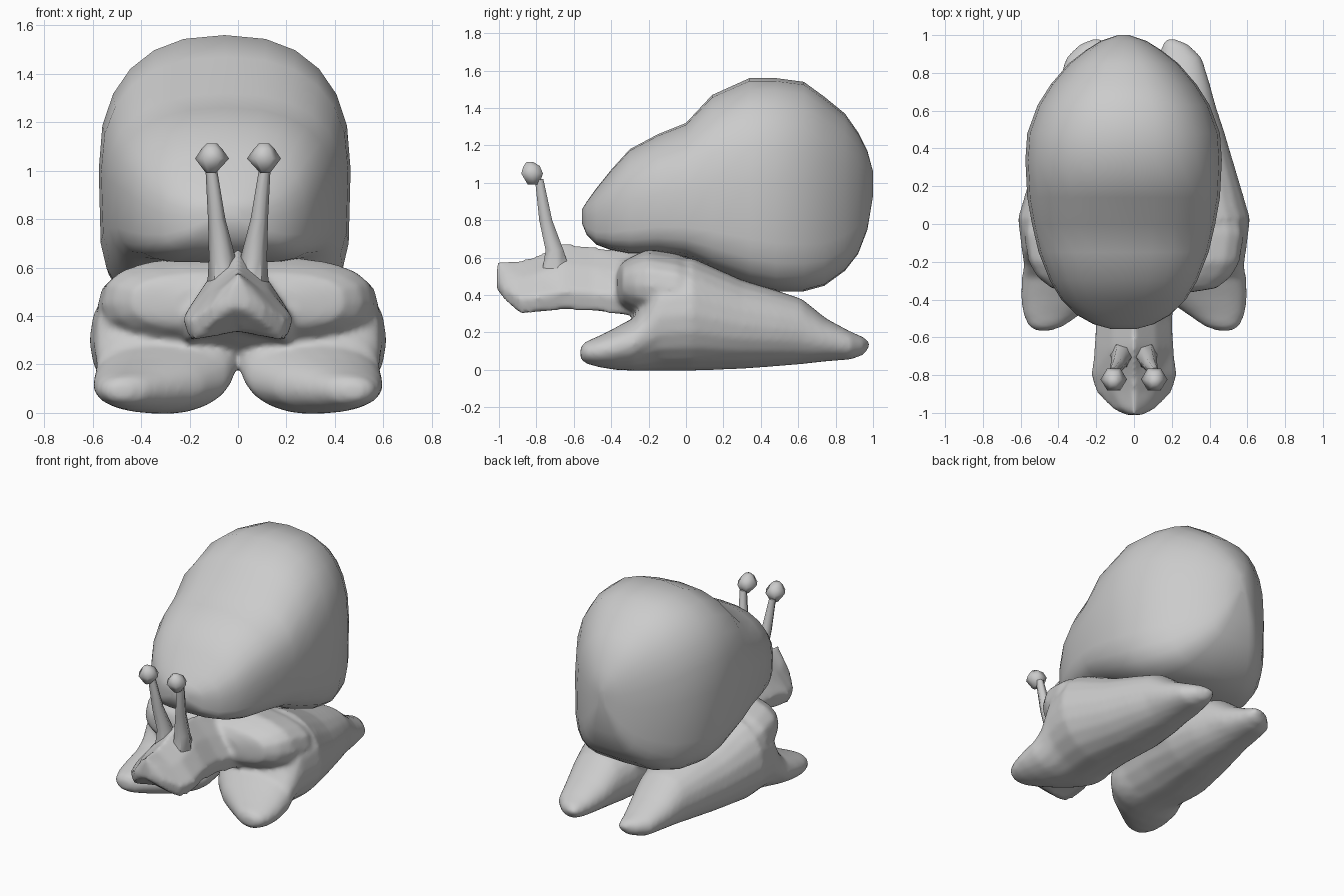
import bpy, bmesh, math
from math import cos, sin, pi

if "Cube" in bpy.data.objects:
    bpy.data.objects.remove(bpy.data.objects["Cube"])


def make(name, solids, angle=50):
    """Skin each solid (a list of equal-length point rings) and cap its ends."""
    bm = bmesh.new()
    for rings in solids:
        vs = [[bm.verts.new(p) for p in r] for r in rings]
        n = len(vs[0])
        faces = []
        for a, b in zip(vs, vs[1:]):
            for i in range(n):
                j = (i + 1) % n
                faces.append(bm.faces.new((a[i], a[j], b[j], b[i])))
        faces += [bm.faces.new(vs[0]), bm.faces.new(vs[-1])]
        bmesh.ops.recalc_face_normals(bm, faces=faces)
    me = bpy.data.meshes.new(name)
    bm.to_mesh(me)
    bm.free()
    ob = bpy.data.objects.new(name, me)
    bpy.context.collection.objects.link(ob)
    bpy.ops.object.select_all(action='DESELECT')
    ob.select_set(True)
    bpy.context.view_layer.objects.active = ob
    bpy.ops.object.shade_smooth_by_angle(angle=math.radians(angle))
    return ob


def flip(rings):
    return [[(-x, y, z) for x, y, z in r] for r in rings]


def ring(y, x0, x1, z0, z1, up=2.2, low=2.2, n=20):
    """Superellipse section across y, with its own squareness above and below."""
    pts = []
    for i in range(n):
        a = 2 * pi * i / n
        c, s = cos(a), sin(a)
        e = 2 / (up if s >= 0 else low)
        u = math.copysign(abs(c) ** e, c)
        v = math.copysign(abs(s) ** e, s)
        pts.append(((x0 + x1) / 2 + u * (x1 - x0) / 2, y,
                    (z0 + z1) / 2 + v * (z1 - z0) / 2))
    return pts


def roof(y, w, a, b):
    """Roof-shaped head section with a ridge on top and a hollow chin."""
    h = b - a
    half = [(.55 * w, a + .68 * h), (w, a + .28 * h), (.88 * w, a)]
    return ([(0, y, b)] + [(x, y, z) for x, z in half] + [(0, y, a + .12 * h)]
            + [(-x, y, z) for x, z in reversed(half)])


def tube(x, y, z, rx, ry, n=6):
    return [(x + rx * cos(2 * pi * i / n), y + ry * sin(2 * pi * i / n), z) for i in range(n)]


# Shell: y, half width, bottom, top
shell = [(-.555, .07, .78, .86), (-.53, .16, .72, .90), (-.48, .25, .67, .97),
         (-.40, .33, .64, 1.07), (-.30, .39, .62, 1.18), (-.15, .45, .62, 1.26),
         (0, .485, .60, 1.32), (.14, .51, .53, 1.47), (.34, .52, .45, 1.56),
         (.48, .51, .42, 1.56), (.63, .455, .42, 1.54), (.74, .385, .45, 1.46),
         (.85, .29, .53, 1.37), (.92, .20, .62, 1.27), (.97, .12, .75, 1.17),
         (1.0, .03, .93, 1.06)]
make("shell", [[ring(y, -.055 - w, -.055 + w, a, b, 2.4, 4.5, 24)
                for y, w, a, b in shell]], 70)

# Body lobes with feet: y, inner x, outer x, bottom, top
foot = [(-.565, .44, .52, .06, .12), (-.54, .37, .56, .035, .15), (-.47, .27, .59, .015, .18),
        (-.38, .14, .60, .0, .225), (-.28, .04, .595, -.005, .28), (-.22, .01, .585, -.005, .38),
        (-.14, -.01, .595, -.005, .57),
        (.03, -.01, .615, -.005, .60), (.3, 0, .535, .005, .48), (.5, .03, .475, .02, .42),
        (.62, .06, .435, .03, .38), (.75, .09, .40, .045, .275),
        (.88, .13, .36, .055, .205), (.95, .15, .29, .08, .175), (.98, .17, .22, .12, .15)]
lobe = [ring(*f, 2.2, 2.0) for f in foot]

# Shoulders: y, half width, bottom, top
shoulder = [(-.37, .25, .35, .53), (-.34, .44, .33, .58), (-.28, .515, .29, .615),
            (-.2, .56, .25, .65), (-.05, .585, .23, .625), (.1, .55, .24, .57),
            (.3, .46, .26, .48), (.48, .28, .32, .44)]

# Head: y, half width, bottom, top
head = [(-1.012, .04, .42, .58), (-.98, .11, .385, .58), (-.89, .2, .30, .585), (-.80, .23, .305, .61),
        (-.66, .21, .32, .68), (-.5, .205, .315, .66), (-.25, .25, .28, .63)]

# Fuse head, shoulders and lobes into one soft body
body = make("body", [lobe, flip(lobe),
                     [ring(y, -w, w, a, b, 2.8, 2.4) for y, w, a, b in shoulder],
                     [roof(*h) for h in head]])
rm = body.modifiers.new("fuse", 'REMESH')
rm.mode = 'VOXEL'
rm.voxel_size = .016
rm.use_smooth_shade = True
sm = body.modifiers.new("soften", 'SMOOTH')
sm.factor = .5
sm.iterations = 8

# Eye stalks with diamond-shaped eyes
stalk = [(.07, -.69, .48, .06, .10), (.065, -.703, .64, .055, .055),
         (.088, -.75, .80, .036, .04), (.112, -.785, 1.02, .023, .026)]
stalk = [tube(*s) for s in stalk]
make("eye_stalks", [stalk, flip(stalk)], 65)
eye = [(.112, -.815, .99, .02, .035), (.107, -.823, 1.05, .07, .067),
       (.108, -.825, 1.09, .043, .05), (.108, -.835, 1.112, .022, .02)]
eye = [tube(*e) for e in eye]
make("eyes", [eye, flip(eye)], 65)
